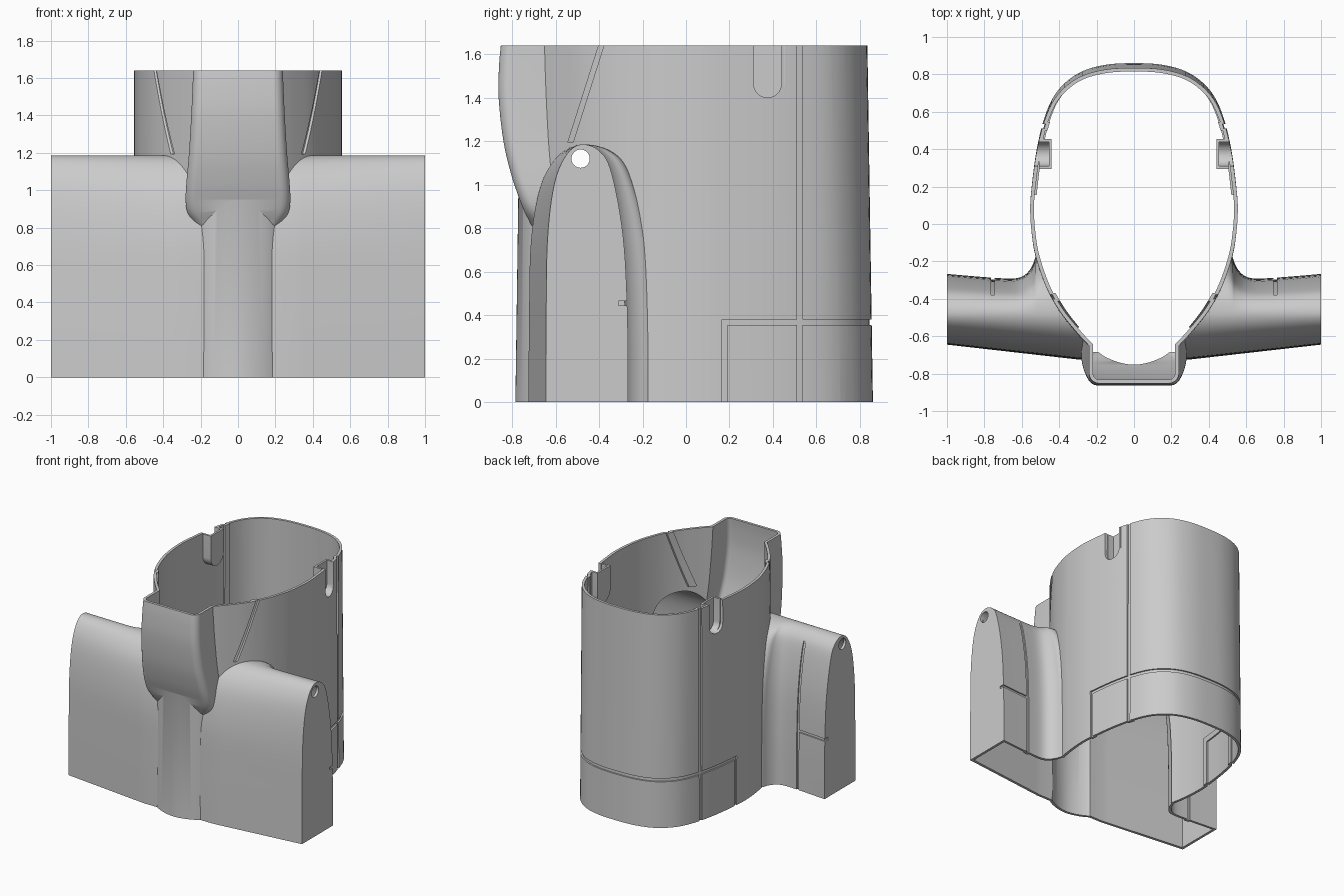
import bpy, bmesh, math
from mathutils import Vector

if "Cube" in bpy.data.objects:
    bpy.data.objects.remove(bpy.data.objects["Cube"])

grey = bpy.data.materials.new("plain grey")
grey.use_nodes = True
grey.diffuse_color = (0.6, 0.6, 0.6, 1)
grey.node_tree.nodes["Principled BSDF"].inputs["Base Color"].default_value = (0.6, 0.6, 0.6, 1)

WALL, TOP = 0.02, 1.64


# ---- helpers ----
def spline(pts, n, closed=False):
    """Smooth curve through 2D points."""
    pts = [Vector(p) for p in pts]
    m, out = len(pts), []
    for i in range(m if closed else m - 1):
        ids = [(i + k) % m if closed else min(max(i + k, 0), m - 1) for k in (-1, 0, 1, 2)]
        a, b, c, d = [pts[k] for k in ids]
        for s in range(n):
            t = s / n
            out.append(b + (c - a) * (t / 2) + (a * 2 - b * 5 + c * 4 - d) * (t * t / 2)
                       + (b * 3 - a - c * 3 + d) * (t ** 3 / 2))
    return out if closed else out + [pts[-1]]


def inset(pts, dist):
    """Move a closed clockwise outline inwards."""
    out = []
    for i, p in enumerate(pts):
        t = (pts[(i + 1) % len(pts)] - pts[i - 1]).normalized()
        out.append(p + Vector((t.y, -t.x)) * dist)
    return out


def arc(y, z, r, a0, a1, n):
    return [(y + r * math.cos(a0 + (a1 - a0) * i / n), z + r * math.sin(a0 + (a1 - a0) * i / n))
            for i in range(n + 1)]


def loft(name, rings):
    bm = bmesh.new()
    loops = [[bm.verts.new(p) for p in ring] for ring in rings]
    for a, b in zip(loops, loops[1:]):
        for i in range(len(a)):
            bm.faces.new((a[i - 1], a[i], b[i], b[i - 1]))
    bm.faces.new(loops[0][::-1])
    bm.faces.new(loops[-1])
    bm.normal_update()
    bmesh.ops.recalc_face_normals(bm, faces=bm.faces)
    if bm.calc_volume(signed=True) < 0:
        bmesh.ops.reverse_faces(bm, faces=bm.faces)
    mesh = bpy.data.meshes.new(name)
    bm.to_mesh(mesh)
    bm.free()
    mesh.materials.append(grey)
    ob = bpy.data.objects.new(name, mesh)
    bpy.context.collection.objects.link(ob)
    return ob


def prism(name, outline, x0, x1):
    """Extrude a (y, z) outline along x."""
    return loft(name, [[(x, y, z) for y, z in outline] for x in (x0, x1)])


def box(name, x0, x1, y0, y1, z0, z1):
    return prism(name, [(y0, z0), (y1, z0), (y1, z1), (y0, z1)], x0, x1)


def volume(mesh):
    bm = bmesh.new()
    bm.from_mesh(mesh)
    v = bm.calc_volume(signed=True)
    bm.free()
    return v


def combine(a, b, how):
    """Boolean b into a, keeping the first solver whose volume is plausible."""
    va, vb = volume(a.data), volume(b.data)
    low, high = {'UNION': (max(va, vb), va + vb), 'DIFFERENCE': (max(va - vb, 1e-6), va),
                 'INTERSECT': (1e-6, min(va, vb))}[how]
    mod = a.modifiers.new("cut", 'BOOLEAN')
    mod.operation, mod.object = how, b
    for solver in ('MANIFOLD', 'EXACT', 'FLOAT'):
        mod.solver = solver
        bpy.context.view_layer.update()
        result = a.evaluated_get(bpy.context.evaluated_depsgraph_get())
        mesh = bpy.data.meshes.new_from_object(result)
        if low * .999 <= volume(mesh) <= high * 1.001:
            a.data = mesh
            break
    a.modifiers.remove(mod)
    bpy.data.objects.remove(b)
    return a


# ---- main volumes, each inset by d and running past the ends by e ----
HALF = [(0, .86), (.16, .85), (.3, .805), (.41, .71), (.475, .58), (.52, .4), (.547, .2),
        (.555, .08), (.547, -.05), (.525, -.18), (.47, -.345), (.4, -.475), (.32, -.58),
        (.245, -.665), (.18, -.728), (.09, -.77), (0, -.785)]


def body(d, e):
    ring = HALF + [(-x, y) for x, y in HALF[-2:0:-1]]
    ring = inset(spline(ring, 5, True), d)
    return loft("oval_body", [[(p.x, p.y * (1 - .018 * z), z) for p in ring]
                              for z in (-e, TOP + e)])


ARCH = [(-1, 0), (-.99, .4), (-.95, .75), (-.76, 1.0), (-.42, 1.135), (0, 1.185),
        (.4, 1.155), (.66, 1.05), (.9, .76), (.99, .4), (1, 0)]
REAR = [(1, -.267), (.8, -.284), (.66, -.292), (.6, -.282), (.565, -.255), (.54, -.215),
        (.52, -.165), (.47, -.14), (.3, -.14)]


def wing(d, e):
    peak = -.485
    arch = spline(ARCH, 6)
    stations = spline(REAR, 3)
    stations += [Vector((-p.x, p.y)) for p in reversed(stations)]
    rings = []
    for x, rear in stations:
        front = -.645 - .085 * min(1, (1 - abs(x)) / .75)
        ring = []
        for u, z in arch:
            y = peak + u * ((peak - front - d) if u < 0 else (rear - peak - d))
            ring.append((x * (1 - d), y, z * (1 - d / 1.185)))
        ends = [(px, py, -e - .013) for px, py, pz in (ring[0], ring[-1])]
        rings.append([ends[0]] + ring + [ends[1]])
    return loft("wing_stubs", rings)


CHIN = [(.74, .17, -.68), (.82, .235, -.715), (.88, .27, -.745), (.95, .28, -.772),
        (1.05, .275, -.805), (1.2, .262, -.84), (1.4, .25, -.862), (1.55, .243, -.86),
        (TOP, .24, -.852)]


def chin(d, e):
    rings = []
    levels = spline(CHIN, 4)
    for z, w, f in levels + [Vector((TOP + e + .03, .238, -.848))]:
        side = arc(w - .055, f + .055, .055 - d, -math.pi / 2, 0, 8) + [(w - d, -.57)]
        rings.append([(-x, y, z) for x, y in reversed(side)] + [(x, y, z) for x, y in side])
    return loft("chin_duct", rings)


def hull(d, e):
    return combine(combine(body(d, e), wing(d, e), 'UNION'), chin(d, e), 'UNION')


# ---- panel grooves: recessed outside, raised as ribs inside ----
def slabs(g):
    """Groove bands, widened by g."""
    def slant(z):
        return -.39 + (z - TOP) * .318
    yield body, box("rear_seam", -.7, .7, .51 - g, .535 + g, -.2, 1.9)
    yield body, box("hoop_seam", -.7, .7, .165 - g, 1, .355 - g, .38 + g)
    yield body, box("side_seam", -.7, .7, .166 - g, .19 + g, -.2, .37)
    lo, hi = 1.195, 1.9
    yield body, prism("slant_seam", [(slant(lo) - .012 - g, lo), (slant(lo) + .012 + g, lo),
                                     (slant(hi) + .012 + g, hi), (slant(hi) - .012 - g, hi)], -.7, .7)
    for s in (-1, 1):
        yield wing, box("wing_seam", s * (.745 - g), s * (.765 + g), -.38, -.2, -.2, 1.12)
        yield wing, box("wing_cross_seam", s * .755, s * 1.1, -.31, -.2, .445 - g, .465 + g)


def carve(ob, depth, g):
    for core, slab in slabs(g):
        combine(ob, combine(slab, core(depth, .4), 'DIFFERENCE'), 'DIFFERENCE')
    return ob


# ---- hollow shell ----
shell = carve(hull(0, .06), .011, 0)
combine(shell, carve(hull(WALL, .12), WALL + .011, .01), 'DIFFERENCE')
combine(shell, box("trim", -2, 2, -2, 2, 0, TOP), 'INTERSECT')
shell.name = "fuselage_shell"

# ---- round holes in the wing tips ----
combine(shell, prism("tip_hole", arc(-.485, 1.12, .042, 0, math.tau, 32)[:-1], -1.2, 1.2), 'DIFFERENCE')


# ---- slots in the rim, each backed by a small cup ----
def slot(name, r, x0, x1, top):
    return prism(name, arc(.375, 1.465, r, math.pi, math.tau, 16) + [(.375 + r, top), (.375 - r, top)], x0, x1)


parts = [shell]
for s, label in ((1, "left"), (-1, "right")):
    combine(shell, slot("slot_cut", .064, s * .4, s * .7, 1.9), 'DIFFERENCE')
    cup = slot(label + "_slot_cup", .08, s * .44, s * .507, TOP)
    parts.append(combine(cup, slot("cup_cut", .064, s * .455, s * .7, 1.9), 'DIFFERENCE'))

# ---- smooth shading with sharp edges kept ----
bpy.ops.object.select_all(action='DESELECT')
for ob in parts:
    ob.select_set(True)
bpy.context.view_layer.objects.active = shell
bpy.ops.object.shade_smooth_by_angle(angle=math.radians(30))
